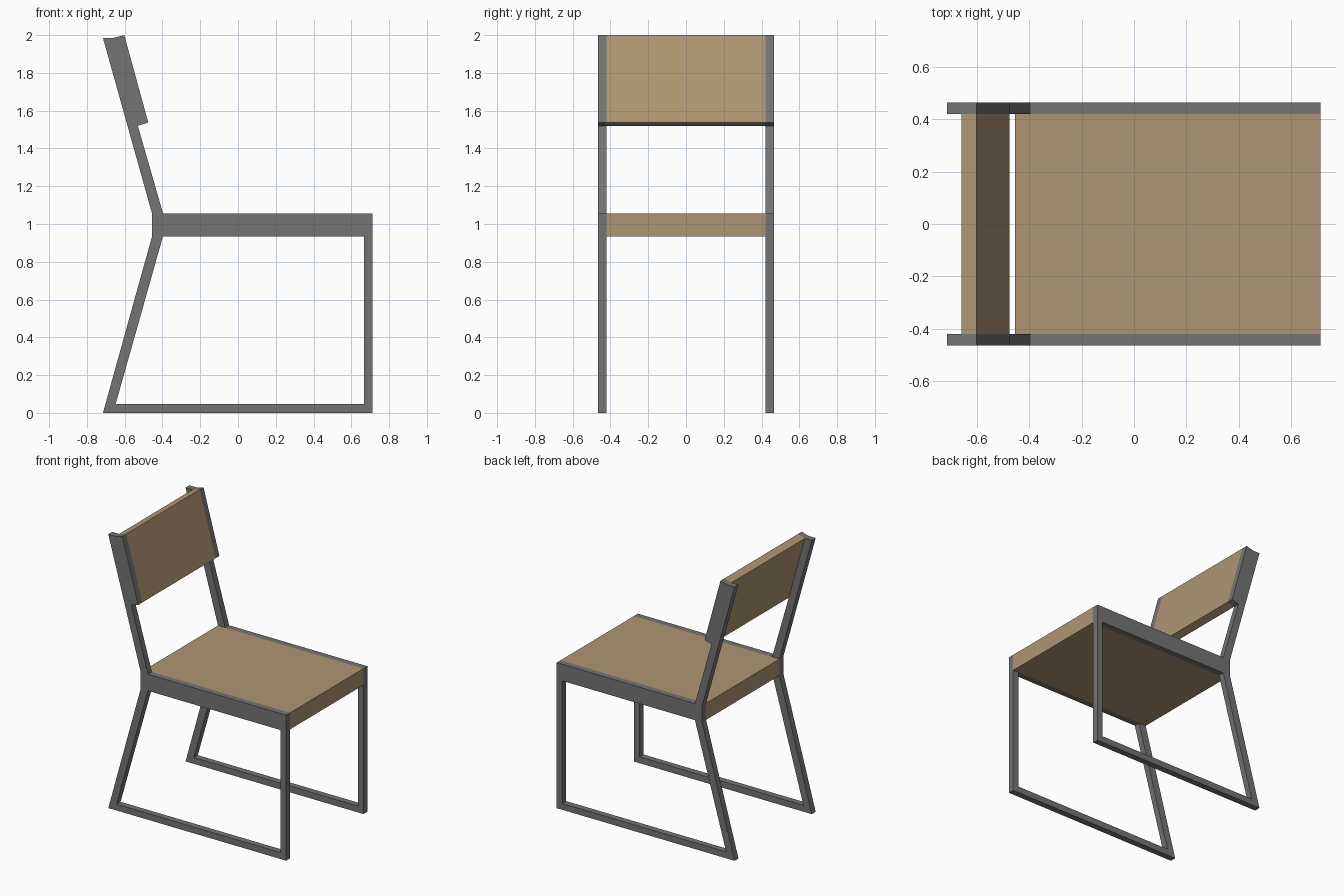
import bpy, bmesh
from mathutils import Vector

if "Cube" in bpy.data.objects:
    bpy.data.objects.remove(bpy.data.objects["Cube"])


def material(name, rgb):
    m = bpy.data.materials.new(name)
    m.diffuse_color = (*rgb, 1)
    m.use_nodes = True
    m.node_tree.nodes["Principled BSDF"].inputs["Base Color"].default_value = m.diffuse_color
    return m


METAL = material("grey metal", (0.175, 0.175, 0.178))
WOOD = material("tan wood", (0.42, 0.30, 0.17))


def prism(name, points, faces, y0, y1, mat):
    """Extrude an x-z profile, made of the given faces, from y0 to y1."""
    bm = bmesh.new()
    vs = [bm.verts.new((x, y0, z)) for x, z in points]
    fs = [bm.faces.new([vs[i] for i in f]) for f in faces]
    ext = bmesh.ops.extrude_face_region(bm, geom=fs, use_keep_orig=True)
    moved = [g for g in ext["geom"] if isinstance(g, bmesh.types.BMVert)]
    bmesh.ops.translate(bm, verts=moved, vec=Vector((0, y1 - y0, 0)))
    bmesh.ops.recalc_face_normals(bm, faces=bm.faces[:])
    me = bpy.data.meshes.new(name)
    bm.to_mesh(me)
    bm.free()
    me.materials.append(mat)
    ob = bpy.data.objects.new(name, me)
    bpy.context.collection.objects.link(ob)
    return ob


INNER, OUTER = 0.42, 0.465
back_profile = [(-0.53, 1.52), (-0.475, 1.537), (-0.602, 2.0), (-0.66, 1.985)]
seat_profile = [(-0.455, 0.935), (0.712, 0.935), (0.712, 1.055), (-0.455, 1.055)]

# Side frame: sled base, seat rail, leaning post and backrest end
frame_points = [
    (-0.715, 0), (0.712, 0), (0.667, 0.046), (-0.648, 0.046),       # 0-3 floor rail
    (-0.455, 0.935), (-0.397, 0.935), (0.667, 0.935), (0.712, 0.935),  # 4-7 under seat
    (0.712, 1.055), (-0.397, 1.055), (-0.455, 1.055),               # 8-10 seat top
    (-0.715, 1.985)] + back_profile                                 # 11-15 post
frame_faces = [
    (0, 1, 2, 3),               # floor rail
    (0, 3, 5, 4),               # rear leg
    (1, 7, 6, 2),               # front leg
    (4, 5, 6, 7, 8, 9, 10),     # seat rail
    (10, 9, 12, 15, 11),        # back post
    (12, 13, 14, 15)]           # backrest end
frame = prism("side_frames", frame_points, frame_faces, -OUTER, -INNER, METAL)
mir = frame.modifiers.new("mirror", 'MIRROR')
mir.use_axis = (False, True, False)

# Seat and backrest panels between the frames
prism("seat", seat_profile, [(0, 1, 2, 3)], -INNER, INNER, WOOD)
prism("backrest", back_profile, [(0, 1, 2, 3)], -INNER, INNER, WOOD)
